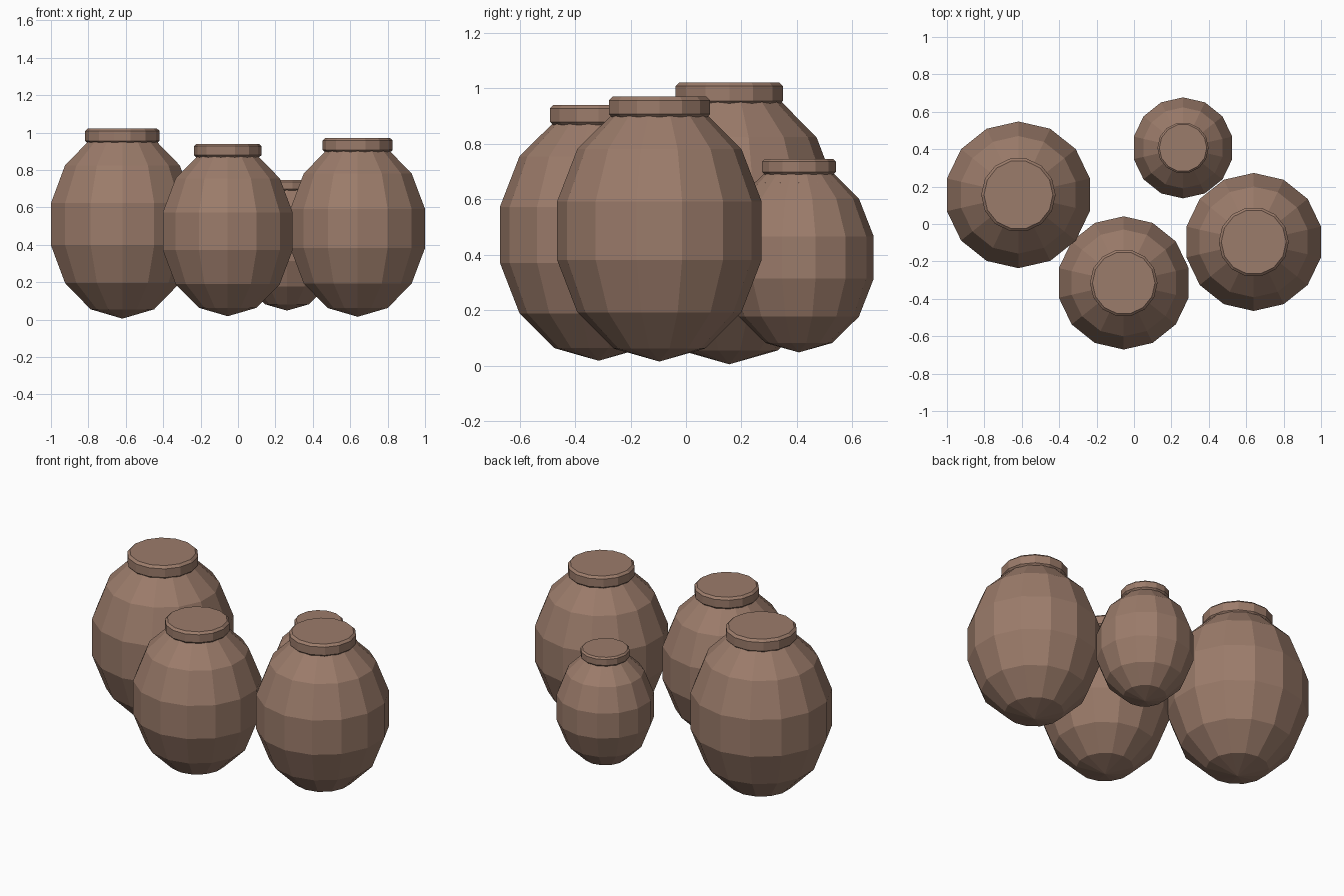
import bpy
import bmesh
import math

SIDES = 14
STACKS = 7

old = bpy.data.objects.get("Cube")
if old:
    bpy.data.objects.remove(old, do_unlink=True)

clay = bpy.data.materials.new("clay")
clay.use_nodes = True
colour = (0.33, 0.20, 0.145, 1)
clay.diffuse_color = colour
shader = clay.node_tree.nodes["Principled BSDF"]
shader.inputs["Base Color"].default_value = colour
shader.inputs["Roughness"].default_value = 0.8


def lathe(name, profile, location, turn):
    """Revolve (radius, z) points, listed top to bottom, into a closed faceted solid."""
    bm = bmesh.new()
    rings = []
    for radius, z in profile:
        ring = []
        for i in range(SIDES):
            a = math.tau * (i + turn) / SIDES
            ring.append(bm.verts.new((radius * math.sin(a), radius * math.cos(a), z)))
        rings.append(ring)
    for upper, lower in zip(rings, rings[1:]):
        for i in range(SIDES):
            j = (i + 1) % SIDES
            bm.faces.new((upper[i], upper[j], lower[j], lower[i]))
    bm.faces.new(rings[0])
    bm.faces.new(rings[-1])
    # Collapse zero-radius rings into poles
    bmesh.ops.remove_doubles(bm, verts=bm.verts, dist=1e-5)
    bmesh.ops.recalc_face_normals(bm, faces=bm.faces)
    mesh = bpy.data.meshes.new(name)
    bm.to_mesh(mesh)
    bm.free()
    mesh.materials.append(clay)
    obj = bpy.data.objects.new(name, mesh)
    obj.location = location
    bpy.context.collection.objects.link(obj)
    return obj


# Lid: bevelled cap, pinched neck and flared collar (radius, drop from the top)
LID = [(0.47, 0), (0.507, 0.035), (0.507, 0.17),
       (0.465, 0.21), (0.575, 0.315), (0.575, 0.4)]


def jar(name, x, y, centre, width, half_height, top):
    # Body: stretched sphere with a straight band at its waist
    sphere_radius = width / math.cos(math.pi / STACKS / 2)
    angles = [math.pi * k / STACKS for k in range(STACKS + 1)]
    body = [(sphere_radius * math.sin(a), half_height * math.cos(a)) for a in angles]
    lathe(name + "_body", body, (x, y, centre), 0)
    # Lid is turned half a facet against the body
    lid = [(r * width, -drop * width) for r, drop in LID]
    lathe(name + "_lid", lid, (x, y, top), 0.5)


jar("large_jar", -0.618, 0.156, 0.51, 0.392, 0.505, 1.022)
jar("front_jar", -0.055, -0.315, 0.472, 0.356, 0.454, 0.94)
jar("left_jar", 0.64, -0.096, 0.487, 0.369, 0.472, 0.97)
jar("small_jar", 0.262, 0.407, 0.39, 0.27, 0.342, 0.745)
